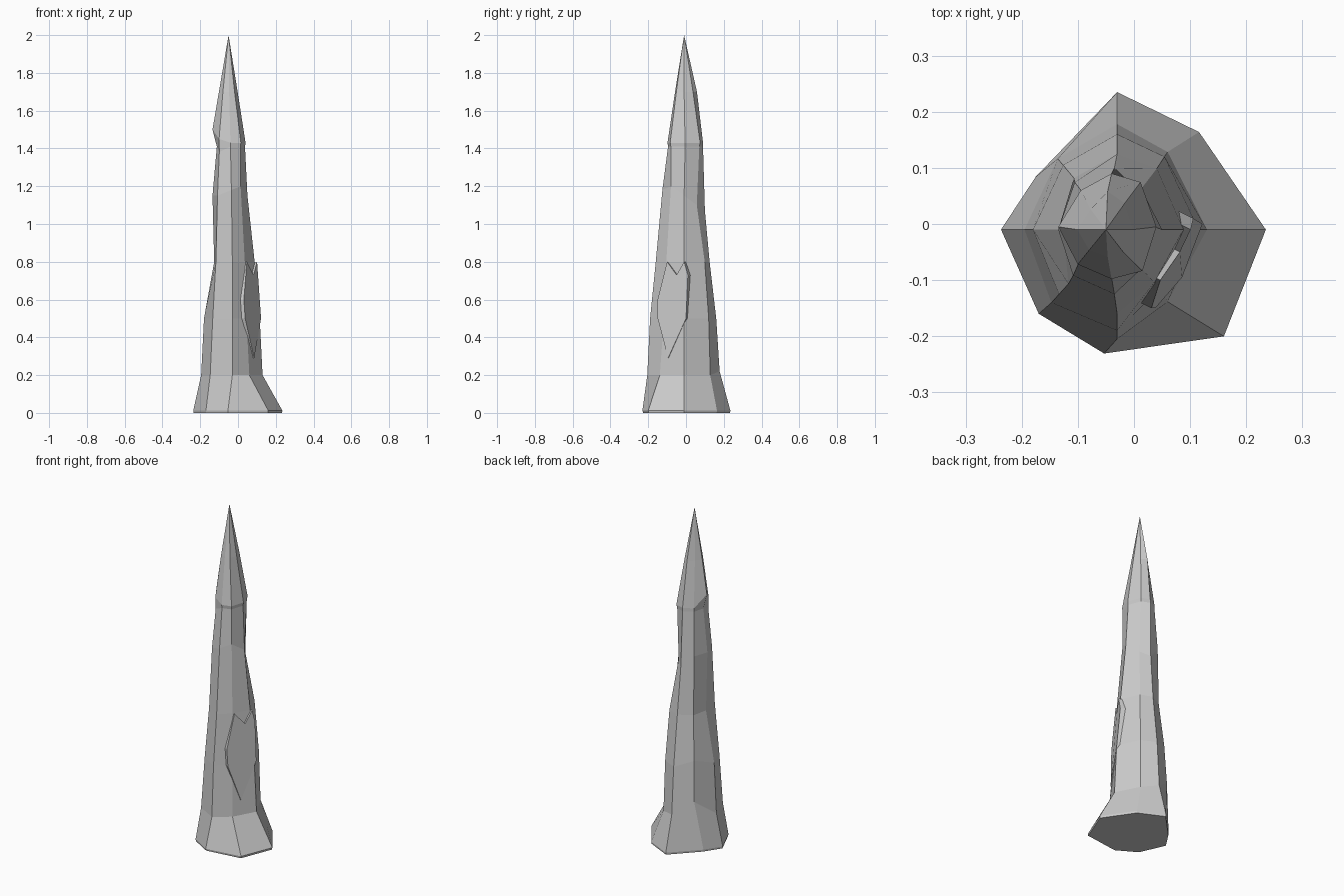
import bpy, bmesh
from math import cos, sin, radians

if "Cube" in bpy.data.objects:
    bpy.data.objects.remove(bpy.data.objects["Cube"])


def make_object(name, bm):
    bmesh.ops.recalc_face_normals(bm, faces=bm.faces)
    mesh = bpy.data.meshes.new(name)
    bm.to_mesh(mesh)
    bm.free()
    obj = bpy.data.objects.new(name, mesh)
    bpy.context.collection.objects.link(obj)
    return obj


# Cross-sections: height, centre, radius along each of eight directions
angles = [0, 57, 90, 130, 180, 228, 270, 305]
foot_angles = [0, 50, 90, 147, 180, 227, 264, 315]
rings = [
    (0.00, (-.03, -.01), [.263, .225, .243, .171, .205, .203, .218, .267]),
    (0.012, (-.03, -.01), [.265, .227, .245, .173, .207, .205, .222, .269]),
    (0.20, (-.03, -.01), [.160, .165, .188, .165, .165, .175, .195, .157]),
    (0.50, (-.03, -.01), [.145, .155, .170, .150, .150, .155, .180, .130]),
    (0.80, (-.03, -.01), [.118, .130, .135, .120, .096, .130, .150, .115]),
    (1.15, (-.035, -.01), [.085, .080, .110, .110, .100, .110, .115, .085]),
    (1.41, (-.04, -.005), [.077, .090, .095, .085, .072, .088, .090, .092]),
    (1.43, (-.04, -.005), [.080, .095, .095, .085, .095, .090, .093, .096]),
    (1.70, (-.047, -.01), [.045, .056, .068, .047, .054, .049, .048, .050]),
]
# Uneven heights of single corners: (ring, direction) -> offset
shift = {(2, 3): .10, (2, 2): .02, (5, 1): -.05, (5, 2): -.08, (5, 7): .05,
         (5, 6): .03, (6, 5): -.03, (7, 4): .07, (7, 5): .02, (3, 3): .04}

# Rock spike
bm = bmesh.new()
loops = []
for i, (z, (cx, cy), radii) in enumerate(rings):
    dirs = foot_angles if i < 2 else angles
    loops.append([bm.verts.new((cx + r * cos(radians(a)), cy + r * sin(radians(a)),
                                z + shift.get((i, k), 0)))
                  for k, (a, r) in enumerate(zip(dirs, radii))])
tip = bm.verts.new((-.05, -.01, 2.0))
for lower, upper in zip(loops, loops[1:]):
    for k in range(8):
        n = (k + 1) % 8
        bm.faces.new((lower[k], lower[n], upper[n], upper[k]))
for k in range(8):
    bm.faces.new((loops[-1][k], loops[-1][(k + 1) % 8], tip))
bm.faces.new(loops[0][::-1])
make_object("rock_spike", bm)

# Flake of stone on the right side
outline = [(-.10, .80), (-.05, .73), (-.01, .80), (.01, .73), (0, .50),
           (-.095, .29), (-.15, .50), (-.15, .60)]
bm = bmesh.new()
outer, inner = [], []
for y, z in outline:
    x = .122 - .07 * (z - .5) + .6 * min(0, y + .01)
    outer.append(bm.verts.new((x, y, z)))
    inner.append(bm.verts.new((x - .03, y + .015, z)))
for k in range(8):
    n = (k + 1) % 8
    bm.faces.new((outer[k], outer[n], inner[n], inner[k]))
bm.faces.new(outer)
bm.faces.new(inner[::-1])
make_object("stone_flake", bm)
